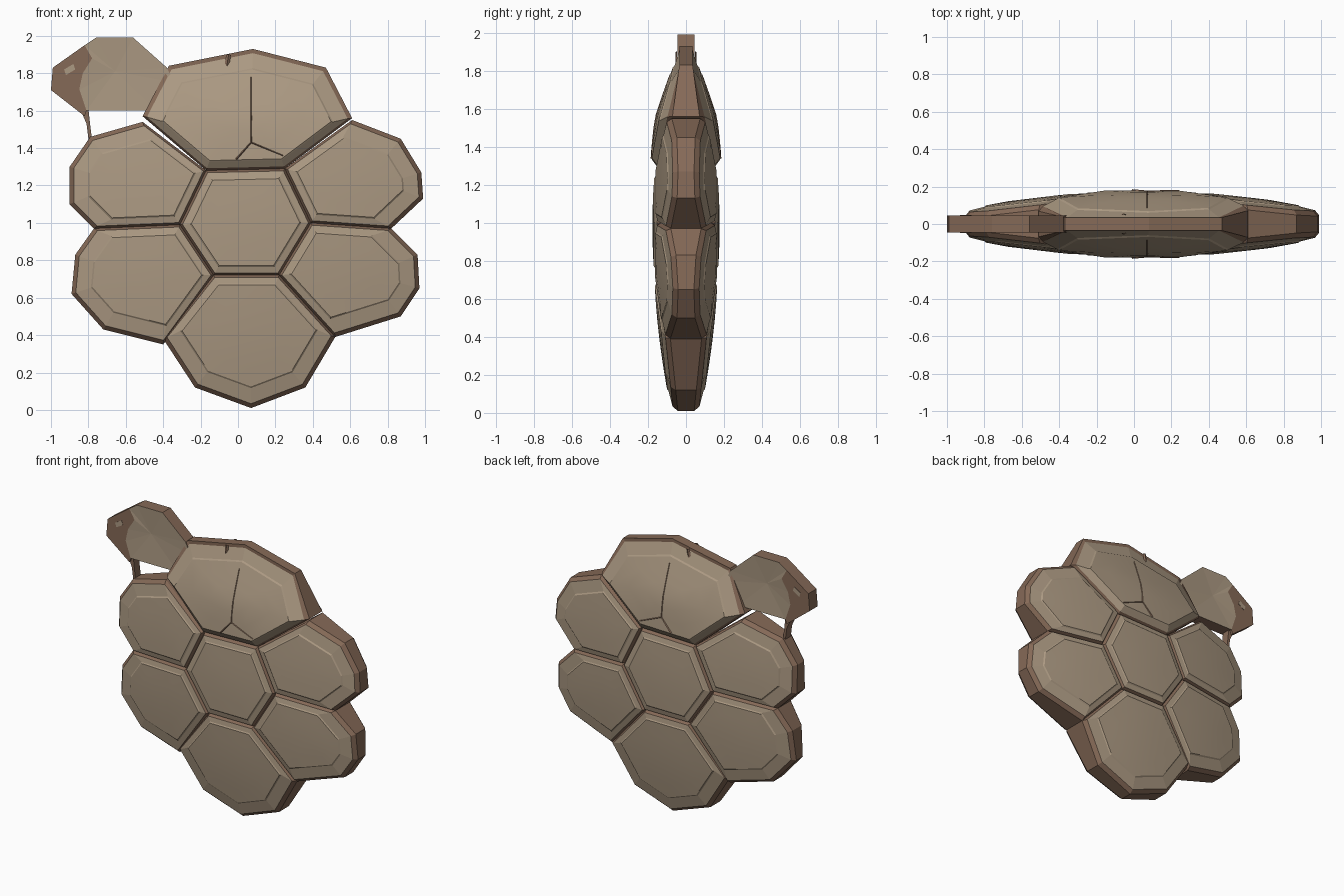
import bpy, bmesh
from mathutils import Vector

cube = bpy.data.objects.get("Cube")
if cube:
    bpy.data.objects.remove(cube)


def make_material(name, colour):
    mat = bpy.data.materials.new(name)
    mat.use_nodes = True
    mat.diffuse_color = colour
    mat.node_tree.nodes["Principled BSDF"].inputs["Base Color"].default_value = colour
    return mat


TAN, BROWN = 0, 1
MATERIALS = [make_material("tan stone", (0.41, 0.32, 0.225, 1)),
             make_material("brown edge", (0.235, 0.142, 0.095, 1))]
CENTRE = Vector((0.05, 0.98))
RADIUS = 0.95


def reach(p):
    return (p - CENTRE).length / RADIUS


def dome(p):
    """Half thickness of the lens-shaped shell at a point (x, z)."""
    depth = 0.082 + 0.095 * (1 - reach(p) ** 2)
    return max(depth - 0.2 * max(0, p.y - 1.55), 0.04)


def inset(points, widths):
    """Move each edge of a counter-clockwise outline inward by its own width."""
    result = []
    for i, p in enumerate(points):
        a = (p - points[i - 1]).normalized()
        b = (points[(i + 1) % len(points)] - p).normalized()
        na, nb = Vector((-a.y, a.x)), Vector((-b.y, b.x))
        da, db = widths[i - 1], widths[i]
        det = na.x * nb.y - na.y * nb.x
        if abs(det) < 0.1:
            result.append(p + na * (da + db) / 2)
        else:
            result.append(p + Vector((da * nb.y - db * na.y, db * na.x - da * nb.x)) / det)
    return result


def counter_clockwise(coords):
    points = [Vector(c) for c in coords]
    area = sum(points[i - 1].cross(p) for i, p in enumerate(points))
    return points if area > 0 else points[::-1]


def bridge(bm, a, b, slot, smooth=False):
    for i in range(len(a)):
        face = bm.faces.new((a[i - 1], a[i], b[i], b[i - 1]))
        face.material_index = slot
        face.smooth = smooth


def finish(bm, name):
    bmesh.ops.recalc_face_normals(bm, faces=bm.faces[:])
    mesh = bpy.data.meshes.new(name)
    bm.to_mesh(mesh)
    bm.free()
    for mat in MATERIALS:
        mesh.materials.append(mat)
    obj = bpy.data.objects.new(name, mesh)
    bpy.context.collection.objects.link(obj)
    return obj


def plate(name, coords, lift=0.0):
    """Domed scute with a brown rim, tan bevel and raised panel on both sides."""
    outline = counter_clockwise(coords)
    mids = [(p + outline[(i + 1) % len(outline)]) / 2 for i, p in enumerate(outline)]
    outer = [reach(m) > 0.72 for m in mids]
    lip = inset(outline, [0.022 if o else 0.012 for o in outer])
    band = inset(outline, [0.1 if o else 0.045 for o in outer])
    panel = inset(outline, [0.108 if o else 0.053 for o in outer])
    middle = sum(panel, Vector((0, 0))) / len(panel)
    bm = bmesh.new()
    rims = []
    for side in (-1, 1):
        def ring(points, offset):
            return [bm.verts.new((p.x, side * max(dome(p) + offset, 0.035), p.y)) for p in points]

        rim = ring(outline, -0.035)
        edge = ring(lip, -0.012)
        bevel = ring(band, lift - 0.006)
        top = ring(panel, lift)
        bridge(bm, rim, edge, BROWN)
        bridge(bm, edge, bevel, TAN)
        bridge(bm, bevel, top, TAN)
        # gently domed panel
        for scale in (0.66, 0.33):
            inner = ring([middle.lerp(p, scale) for p in panel], lift)
            bridge(bm, top, inner, TAN, True)
            top = inner
        tip = ring([middle], lift)[0]
        for i in range(len(top)):
            bm.faces.new((top[i - 1], top[i], tip)).smooth = True
        rims.append(rim)
    bridge(bm, rims[0], rims[1], BROWN)
    return finish(bm, name)


def slab(name, coords, half, face_slot, dish=0.0):
    """Flat piece with brown sides and a slightly dished face."""
    outline = counter_clockwise(coords)
    middle = sum(outline, Vector((0, 0))) / len(outline)
    bm = bmesh.new()
    rims = []
    for side in (-1, 1):
        rim = [bm.verts.new((p.x, side * half, p.y)) for p in outline]
        tip = bm.verts.new((middle.x, side * (half - dish), middle.y))
        for i in range(len(rim)):
            bm.faces.new((rim[i - 1], rim[i], tip)).material_index = face_slot
        rims.append(rim)
    bridge(bm, rims[0], rims[1], BROWN)
    return finish(bm, name)


def crack(name, start, end, width, lift=0.02, steps=5):
    """Thin brown strip lying on the dome, on both sides."""
    a, b = Vector(start), Vector(end)
    along = (b - a).normalized()
    across = Vector((-along.y, along.x)) * width / 2
    bm = bmesh.new()
    for side in (-1, 1):
        previous = None
        for i in range(steps + 1):
            p = a.lerp(b, i / steps)
            depth = dome(p) + lift
            row = [bm.verts.new((q.x, side * (depth + h), q.y))
                   for q, h in ((p - across, -0.005), (p, 0.003), (p + across, -0.005))]
            if previous:
                for k in (0, 1):
                    bm.faces.new((previous[k], previous[k + 1], row[k + 1], row[k])).material_index = BROWN
            previous = row
    return finish(bm, name)


# shell plates
plate("centre_plate", [(-0.31, 0.99), (-0.17, 1.28), (0.25, 1.29),
                       (0.39, 1.0), (0.22, 0.72), (-0.13, 0.72)])
plate("top_plate", [(-0.51, 1.57), (-0.37, 1.84), (0.08, 1.93), (0.47, 1.83),
                    (0.61, 1.56), (0.25, 1.29), (-0.17, 1.28)], 0.02)
plate("upper_left_plate", [(0.25, 1.29), (0.61, 1.55), (0.87, 1.45), (0.98, 1.27),
                           (0.99, 1.13), (0.82, 0.97), (0.39, 1.0)])
plate("lower_left_plate", [(0.39, 1.0), (0.82, 0.97), (0.96, 0.83), (0.97, 0.65),
                           (0.87, 0.5), (0.52, 0.39), (0.22, 0.72)])
plate("bottom_plate", [(-0.13, 0.72), (0.22, 0.72), (0.52, 0.39), (0.36, 0.12),
                       (0.07, 0.01), (-0.23, 0.12), (-0.4, 0.38)])
plate("lower_right_plate", [(-0.31, 0.99), (-0.13, 0.72), (-0.4, 0.35), (-0.72, 0.43),
                            (-0.89, 0.62), (-0.87, 0.83), (-0.77, 0.97)])
plate("upper_right_plate", [(-0.31, 0.99), (-0.17, 1.28), (-0.51, 1.54), (-0.79, 1.46),
                            (-0.9, 1.3), (-0.9, 1.1), (-0.77, 0.97)])

# head fin, darker nose and the thin strut below it
seam = [(-0.81, 1.6), (-0.85, 1.71), (-0.83, 1.8), (-0.78, 1.88), (-0.82, 1.95)]
slab("head", seam + [(-0.76, 1.99), (-0.56, 1.99), (-0.38, 1.83),
                     (-0.34, 1.75), (-0.44, 1.6)], 0.045, TAN, 0.012)
slab("nose", seam + [(-0.99, 1.83), (-1.0, 1.71), (-0.82, 1.57)], 0.045, BROWN)
slab("nostril", [(-0.93, 1.82), (-0.88, 1.85), (-0.87, 1.82), (-0.92, 1.79)], 0.047, TAN)
slab("strut", [(-0.84, 1.6), (-0.8, 1.61), (-0.79, 1.52), (-0.78, 1.44),
               (-0.8, 1.45), (-0.81, 1.53)], 0.03, BROWN)

# seams splitting the top plate
crack("top_seam", (0.07, 1.43), (0.07, 1.78), 0.014)
crack("right_seam", (0.07, 1.43), (-0.01, 1.34), 0.012)
crack("left_seam", (0.07, 1.43), (0.24, 1.36), 0.012)
crack("top_chip", (-0.06, 1.84), (-0.05, 1.9), 0.025, 0.012)
